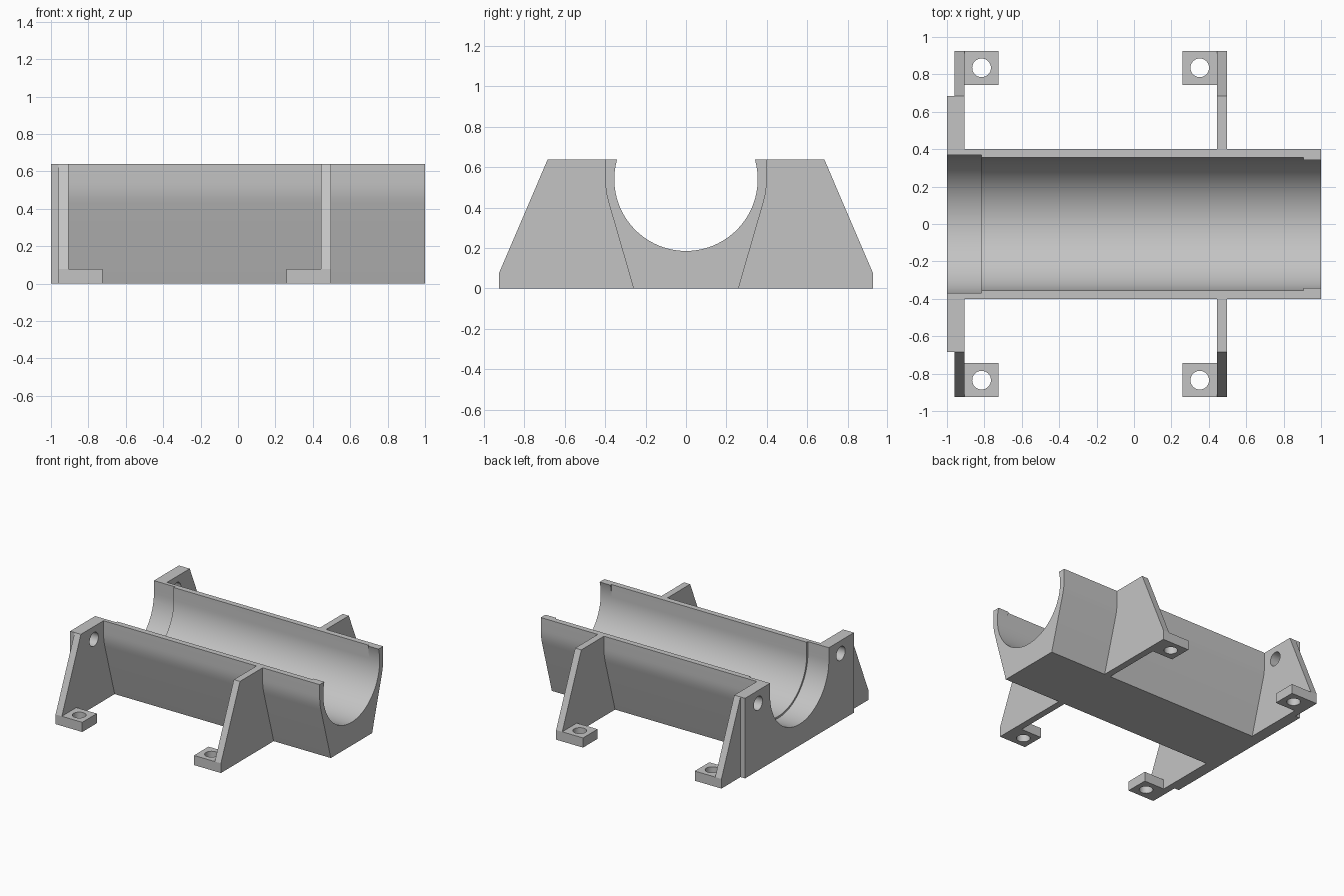
import bpy
import bmesh
from math import sin, cos, pi, radians
from mathutils import Matrix, Vector

cube = bpy.data.objects.get("Cube")
if cube:
    bpy.data.objects.remove(cube, do_unlink=True)

TOP = 0.638       # height of the cradle
AXIS = 0.54       # height of the bore centre line
BORE = 0.355      # bore radius

grey = bpy.data.materials.new("light grey")
grey.use_nodes = True
grey.diffuse_color = (0.55, 0.55, 0.55, 1)
grey.node_tree.nodes["Principled BSDF"].inputs["Base Color"].default_value = (0.55, 0.55, 0.55, 1)


def prism(name, profile, start, length, direction=Vector((1, 0, 0))):
    """Solid made by sweeping a closed profile of 3D points along a direction."""
    bm = bmesh.new()
    face = bm.faces.new([bm.verts.new(p) for p in profile])
    bmesh.ops.translate(bm, verts=bm.verts, vec=start)
    swept = bmesh.ops.extrude_face_region(bm, geom=[face])
    moved = [v for v in swept["geom"] if isinstance(v, bmesh.types.BMVert)]
    bmesh.ops.translate(bm, verts=moved, vec=direction * length)
    bmesh.ops.recalc_face_normals(bm, faces=bm.faces)
    mesh = bpy.data.meshes.new(name)
    bm.to_mesh(mesh)
    bm.free()
    mesh.materials.append(grey)
    obj = bpy.data.objects.new(name, mesh)
    bpy.context.collection.objects.link(obj)
    return obj


def along_x(name, profile, x0, x1):
    return prism(name, [(0, y, z) for y, z in profile], Vector((x0, 0, 0)), x1 - x0)


def mirrored(half):
    """Close a right-hand (y, z) outline with its mirror image."""
    return half + [(-y, z) for y, z in reversed(half)]


def box(name, x0, x1, y0, y1, z0, z1):
    return along_x(name, [(y0, z0), (y1, z0), (y1, z1), (y0, z1)], x0, x1)


def arc(radius, a0, a1, steps, y=0, z=AXIS):
    angles = [a0 + (a1 - a0) * i / steps for i in range(steps + 1)]
    return [(y + radius * cos(a), z + radius * sin(a)) for a in angles]


# Trough with tapered sides that round over into vertical lips
side = [(0.26, 0)] + arc(0.40, radians(-16.2), 0, 4) + [(0.40, TOP)]
cradle = along_x("cradle", mirrored(side), -1, 1)
solids, cutters = [], []

# Square end plate
solids.append(box("end_plate", -1, -0.95, -0.685, 0.685, 0, TOP))

# Two sloping cross frames, each with a screw foot on both sides
frame = mirrored([(0.925, 0), (0.925, 0.077), (0.685, TOP)])
layout = [("end", -0.96, -0.905, -0.905, -0.725), ("middle", 0.443, 0.497, 0.26, 0.443)]
for label, x0, x1, foot0, foot1 in layout:
    solids.append(along_x(label + "_frame", frame, x0, x1))
    for s in (-1, 1):
        y0, y1 = sorted((s * 0.742, s * 0.925))
        f0, f1 = (foot0 - 0.02, foot1) if label == "end" else (foot0, foot1 + 0.02)
        solids.append(box(label + "_foot", f0, f1, y0, y1, 0, 0.077))
        # Vertical screw hole
        ring = arc(0.05, 0, 2 * pi * 31 / 32, 31, (foot0 + foot1) / 2, s * 0.835)
        cutters.append(prism(label + "_foot_hole", [(x, y, 0) for x, y in ring],
                             Vector((0, 0, -0.1)), 0.3, Vector((0, 0, 1))))

# Horizontal screw holes through the end plate
for s in (-1, 1):
    ring = arc(0.055, 0, 2 * pi * 31 / 32, 31, s * 0.52, 0.535)
    cutters.append(along_x("plate_hole", ring, -1.1, -0.8))

# Round bore, straight-sided slot above it, and wider seat at the end
cutters.append(along_x("bore", arc(BORE, 0, 2 * pi * 95 / 96, 95), -1.1, 1.1))
cutters.append(box("slot", -1.1, 0.905, -BORE, BORE, AXIS, 0.8))
seat = [(0.37, 0.8)] + arc(0.37, 0, -pi, 48) + [(-0.37, 0.8)]
cutters.append(along_x("seat", seat, -1.1, -0.815))

# Fuse the solids, then cut the openings
for operation, parts in (("UNION", solids), ("DIFFERENCE", cutters)):
    for part in parts:
        part.hide_render = True
        mod = cradle.modifiers.new(part.name, "BOOLEAN")
        mod.operation = operation
        mod.solver = "EXACT"
        mod.object = part

bpy.context.view_layer.update()
graph = bpy.context.evaluated_depsgraph_get()
result = bpy.data.meshes.new_from_object(cradle.evaluated_get(graph))
cradle.modifiers.clear()
cradle.data = result
for part in solids + cutters:
    bpy.data.objects.remove(part, do_unlink=True)
result.materials.clear()
result.materials.append(grey)
for poly in result.polygons:
    poly.material_index = 0

# Smooth the curved walls and keep the edges crisp
bpy.ops.object.select_all(action="DESELECT")
cradle.select_set(True)
bpy.context.view_layer.objects.active = cradle
bpy.ops.object.shade_smooth_by_angle(angle=radians(20))
